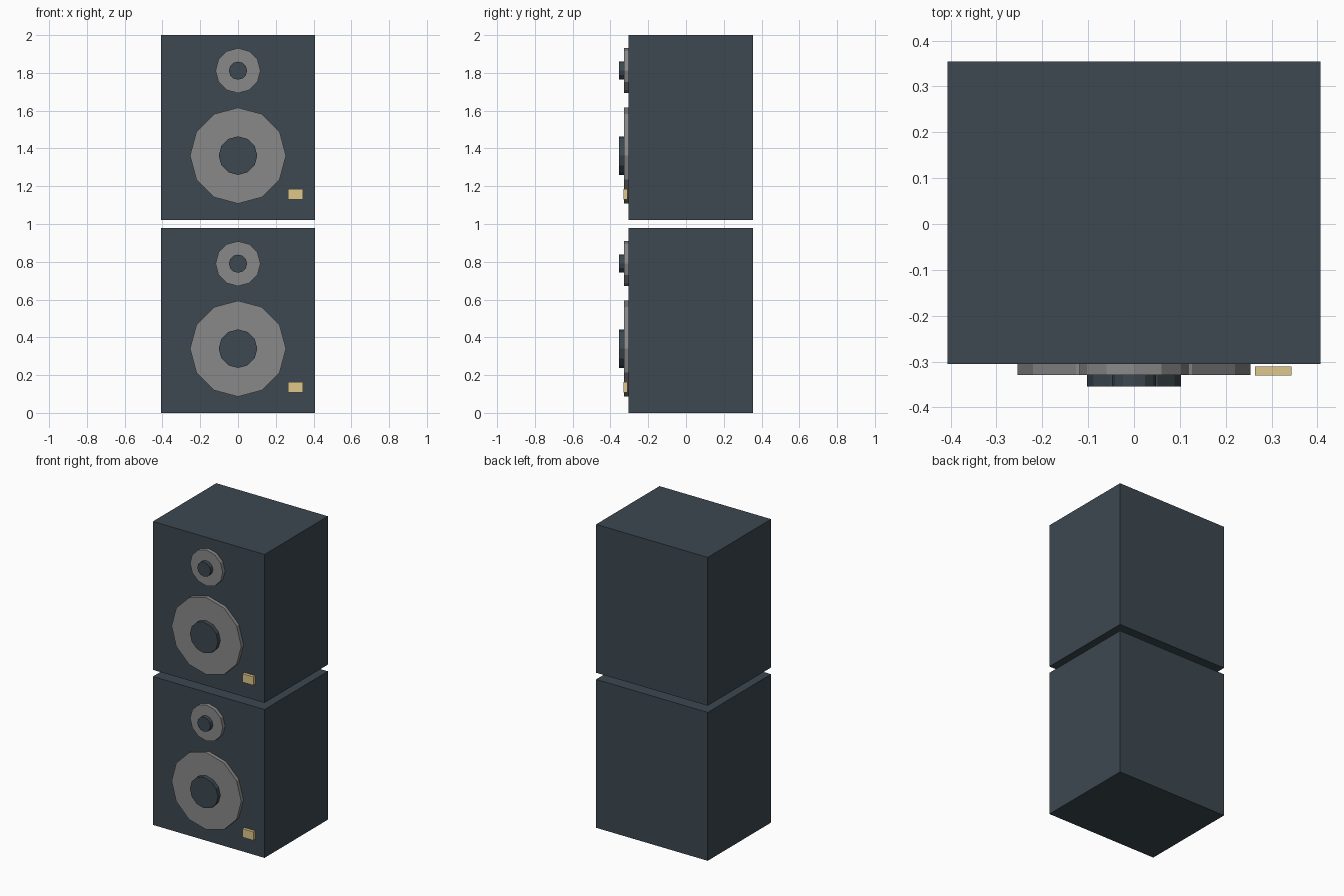
import bpy
from math import pi

if "Cube" in bpy.data.objects:
    bpy.data.objects.remove(bpy.data.objects["Cube"])


def material(name, rgb):
    m = bpy.data.materials.new(name)
    m.diffuse_color = (*rgb, 1)
    m.use_nodes = True
    m.node_tree.nodes["Principled BSDF"].inputs["Base Color"].default_value = m.diffuse_color
    return m


DARK = material("dark_slate", (0.045, 0.065, 0.08))
GREY = material("cone_grey", (0.25, 0.25, 0.25))
GOLD = material("gold", (0.73, 0.57, 0.26))
FRONT = -0.305  # y of the cabinet face


def box(name, x, y, z, mat):
    """Box from (min, max) ranges."""
    bpy.ops.mesh.primitive_cube_add(
        size=1, location=[sum(r) / 2 for r in (x, y, z)])
    ob = bpy.context.object
    ob.name = name
    ob.scale = [r[1] - r[0] for r in (x, y, z)]
    bpy.ops.object.transform_apply(location=False, rotation=False, scale=True)
    ob.data.materials.append(mat)


def disc(name, radius, y0, y1, z, mat):
    """Twelve-sided disc facing the front."""
    bpy.ops.mesh.primitive_cylinder_add(
        vertices=12, radius=radius, depth=y1 - y0,
        location=(0, (y0 + y1) / 2, z), rotation=(pi / 2, 0, 0))
    ob = bpy.context.object
    ob.name = name
    ob.data.materials.append(mat)


def driver(name, radius, cap_radius, z):
    disc(name + "_cone", radius, FRONT - 0.024, FRONT, z, GREY)
    disc(name + "_cap", cap_radius, FRONT - 0.05, FRONT - 0.024, z, DARK)


# Two identical stacked speakers
for label, z in (("lower", 0), ("upper", 1.022)):
    box(label + "_cabinet", (-0.407, 0.407), (FRONT, 0.355), (z, z + 0.978), DARK)
    driver(label + "_woofer", 0.254, 0.102, z + 0.34)
    driver(label + "_tweeter", 0.119, 0.048, z + 0.79)
    # Small front plate, standing just off the face
    box(label + "_plate", (0.264, 0.344), (-0.331, -0.311), (z + 0.108, z + 0.164), GOLD)
